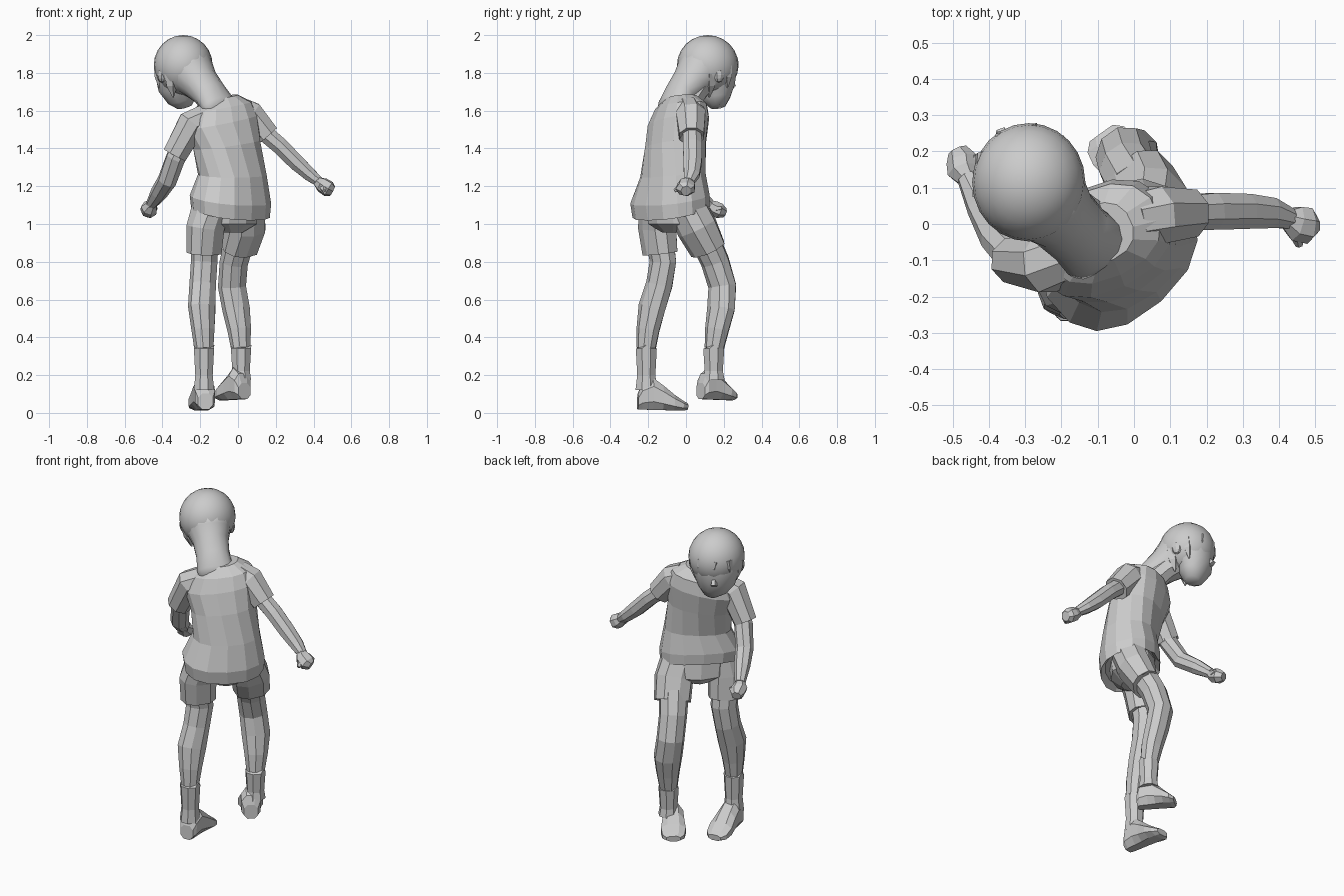
import bpy, bmesh, math
from mathutils import Vector as V


def loft(name, rows, n=8, side=(1, 0, 0), p=2.0, smooth=False):
    """Rings (x, y, z, half width, half depth[, yaw, roll, pitch]) joined into a closed tube."""
    bm = bmesh.new()
    pts = [V(r[:3]) for r in rows]
    rings = []
    for i, r in enumerate(rows):
        if len(r) == 8:
            yaw, roll, pitch = (math.radians(a) for a in r[5:])
            u = V((math.cos(yaw) * math.cos(roll), math.sin(yaw) * math.cos(roll), math.sin(roll)))
            w = V((-math.sin(yaw), math.cos(yaw), math.tan(pitch)))
        else:
            t = (pts[min(i + 1, len(pts) - 1)] - pts[max(i - 1, 0)]).normalized()
            u = V(side)
            u = (u - t * u.dot(t)).normalized()
            w = t.cross(u)
        ring = []
        for k in range(n):
            a = 2 * math.pi * (k + 0.5) / n
            c, s = math.cos(a), math.sin(a)
            c = math.copysign(abs(c) ** (2 / p), c)
            s = math.copysign(abs(s) ** (2 / p), s)
            ring.append(bm.verts.new(pts[i] + u * c * r[3] + w * s * r[4]))
        rings.append(ring)
    for a, b in zip(rings, rings[1:]):
        for k in range(n):
            j = (k + 1) % n
            bm.faces.new((a[k], a[j], b[j], b[k]))
    bm.faces.new(rings[0])
    bm.faces.new(rings[-1])
    bmesh.ops.recalc_face_normals(bm, faces=bm.faces)
    return finish(name, bm, smooth)


def ball(name, loc, size, yaw=0, seg=24, smooth=True):
    bm = bmesh.new()
    bmesh.ops.create_uvsphere(bm, u_segments=seg, v_segments=max(6, seg // 2), radius=1)
    ob = finish(name, bm, smooth)
    ob.location, ob.scale = loc, size
    ob.rotation_euler.z = math.radians(yaw)
    return ob


def finish(name, bm, smooth):
    for f in bm.faces:
        f.smooth = smooth
    me = bpy.data.meshes.new(name)
    bm.to_mesh(me)
    bm.free()
    ob = bpy.data.objects.new(name, me)
    bpy.context.collection.objects.link(ob)
    return ob


def tube(name, path, r0, r1, n=5):
    """Tapered spike between two points."""
    a, b = V(path[0]), V(path[1])
    m = a.lerp(b, 0.5)
    return loft(name, [(*a, r0, r0), (*m, r0 * .9, r0 * .9), (*b, r1, r1)], n, (0.8, 0.5, 0.1))


def foot(name, heel, toe, base):
    """Shoe profile from heel to toe: fraction, centre height, half width, half height."""
    h, t = V((*heel, base)), V((*toe, base))
    yaw = math.degrees(math.atan2(t.y - h.y, t.x - h.x)) - 90
    rows = []
    for f, z, w, d in ((0, .06, .042, .045), (.08, .085, .056, .072), (.3, .1, .06, .09),
                       (.5, .08, .065, .07), (.72, .055, .074, .045), (.9, .038, .066, .028), (1, .033, .042, .018)):
        q = h.lerp(t, f)
        rows.append((q.x, q.y, base + z, w, .001, yaw, 0, math.degrees(math.atan(d / .001))))
    return loft(name, rows, 8, p=2.4)


# shirt body, twisted from hips to shoulders, hem lower at the back
loft("shirt", [(-.04, -.08, 1.09, .19, .14, 42, 0, 14), (-.04, -.08, 1.06, .225, .165, 42, 0, 14),
               (-.04, -.085, 1.13, .232, .172, 42, 0, 11), (-.03, -.07, 1.26, .19, .15, 38, 2, 5),
               (-.06, -.055, 1.42, .185, .148, 30, 8, 0), (-.09, -.04, 1.54, .205, .146, 26, 11, 0),
               (-.09, -.027, 1.62, .17, .125, 25, 10, 0), (-.09, -.025, 1.67, .09, .08, 25, 10, 0)], 14, p=2.3)
# sleeves with turned-in hems
loft("sleeve_right", [(.0, .01, 1.6, .08, .08), (.06, .025, 1.575, .085, .085), (.155, .03, 1.465, .07, .072),
                      (.15, .03, 1.47, .055, .055)], 8, (0, 1, 0))
loft("sleeve_left", [(-.16, -.07, 1.57, .08, .075), (-.245, -.11, 1.53, .085, .082), (-.335, -.1, 1.365, .065, .07),
                     (-.332, -.1, 1.37, .05, .055)], 8, (0, 1, 0))
# arms and fists
loft("arm_right", [(.12, .03, 1.5, .05, .05), (.22, .035, 1.415, .055, .048), (.31, .035, 1.325, .052, .046),
                   (.38, .03, 1.262, .045, .038), (.43, .015, 1.222, .03, .028)], 8, (0, 1, 0))
loft("fist_right", [(.42, .015, 1.225, .028, .028), (.445, .003, 1.207, .05, .042), (.48, -.003, 1.185, .052, .044),
                    (.5, 0, 1.175, .028, .03)], 7, (0, 1, 0))
tube("thumb_right", ((.45, -.02, 1.2), (.455, -.06, 1.175)), .02, .01)
loft("arm_left", [(-.27, -.11, 1.46, .052, .052), (-.33, -.09, 1.35, .054, .052), (-.375, -.035, 1.23, .052, .05),
                  (-.418, .05, 1.165, .046, .045), (-.458, .125, 1.105, .03, .03)], 8, (1, 0, 0))
loft("fist_left", [(-.455, .12, 1.105, .028, .028), (-.47, .145, 1.085, .045, .042), (-.473, .175, 1.07, .045, .042),
                   (-.486, .203, 1.06, .028, .026)], 7, (1, 0, 0))
tube("thumb_left", ((-.45, .14, 1.08), (-.435, .19, 1.085)), .019, .01)

# shorts, turned with the hips
HIP = (.7, .7, 0)
loft("shorts_seat", [(-.04, -.07, 1.12, .18, .13, 42, 0, 0), (-.045, -.055, 1.0, .17, .13, 42, 0, 0),
                     (-.05, -.05, .955, .07, .08, 42, 0, 0)], 10)
loft("shorts_left", [(-.14, -.15, 1.1, .09, .1), (-.17, -.15, .98, .105, .09), (-.177, -.135, .845, .1, .08),
                     (-.177, -.135, .86, .075, .06)], 9, HIP, 2.4)
loft("shorts_right", [(.04, .0, 1.1, .1, .1), (.04, .06, .98, .11, .1), (.01, .118, .865, .105, .083),
                      (.012, .115, .875, .08, .065)], 9, HIP, 2.4)

# legs, sock cuffs and shoes
legs = {
    "left": ([(-.175, -.135, .9, .08, .07), (-.177, -.12, .8, .078, .066), (-.185, -.14, .68, .076, .068),
              (-.19, -.178, .56, .082, .066), (-.184, -.2, .44, .065, .06), (-.18, -.21, .34, .051, .052)],
             (-.18, -.21), (-.172, -.255), (-.2, .008), 0.0),
    "right": ([(.012, .1, .92, .085, .078), (-.02, .155, .8, .08, .074), (-.03, .194, .67, .08, .072),
               (-.008, .187, .55, .082, .068), (.008, .165, .44, .067, .062), (.015, .15, .34, .052, .052)],
              (.016, .147), (.034, .078), (-.09, .25), .055)}
for s, (rows, (ax, ay), heel, toe, base) in legs.items():
    loft("leg_" + s, rows, 9, HIP)
    loft("sock_" + s, [(ax, ay, .34, .046, .05), (ax, ay, .36, .059, .06), (ax, ay, .34, .058, .06),
                       (ax, ay, .2 + base * .4, .05, .052), (ax, ay, .12 + base, .058, .062)], 8)
    foot("shoe_" + s, heel, toe, base)

# head: hair cap, nape hair, neck, face
C, F, R = V((-.29, .115, 1.84)), V((-.5, .86, 0)), V((.86, .5, 0))
ball("hair_cap", C, (.156, .163, .16))
loft("hair_nape", [(-.27, .09, 1.83, .14, .14), (-.235, .055, 1.785, .122, .12), (-.2, .02, 1.745, .102, .1),
                   (-.15, -.03, 1.69, .095, .08), (-.105, -.07, 1.63, .105, .065), (-.085, -.1, 1.59, .09, .04)],
     14, (.86, .5, 0), smooth=True)
loft("neck", [(-.12, -.0, 1.62, .07, .07), (-.18, .05, 1.7, .065, .065), (-.25, .11, 1.77, .07, .07)], 8)
loft("face", [(-.3, .135, 1.84, .14, .13), (-.31, .15, 1.78, .135, .115), (-.31, .157, 1.72, .118, .098),
              (-.293, .163, 1.66, .085, .07), (-.282, .17, 1.62, .04, .04)], 12, (.86, .5, 0), smooth=True)
tube("nose", ((-.345, .215, 1.78), (-.365, .25, 1.725)), .016, .02)


def at(r, f, z):
    return C + R * r + F * f + V((0, 0, z))


# ears and pointed hair locks on both sides of the face
for s, tag in ((1, "right"), (-1, "left")):
    ball("ear_" + tag, at(s * .137, -.01, -.05), (.02, .03, .042), 30, 8, False)
    tube("sideburn_" + tag, (at(s * .125, .045, .0), at(s * .115, .055, -.12)), .03, .003)
    tube("fringe_" + tag, (at(s * .07, .11, .03), at(s * .085, .115, -.06)), .034, .003)
    tube("back_lock_" + tag, (at(s * .11, -.05, -.04), at(s * .085, -.04, -.17)), .035, .004)
tube("fringe_middle", (at(0, .13, .03), at(.02, .14, -.05)), .034, .003)
